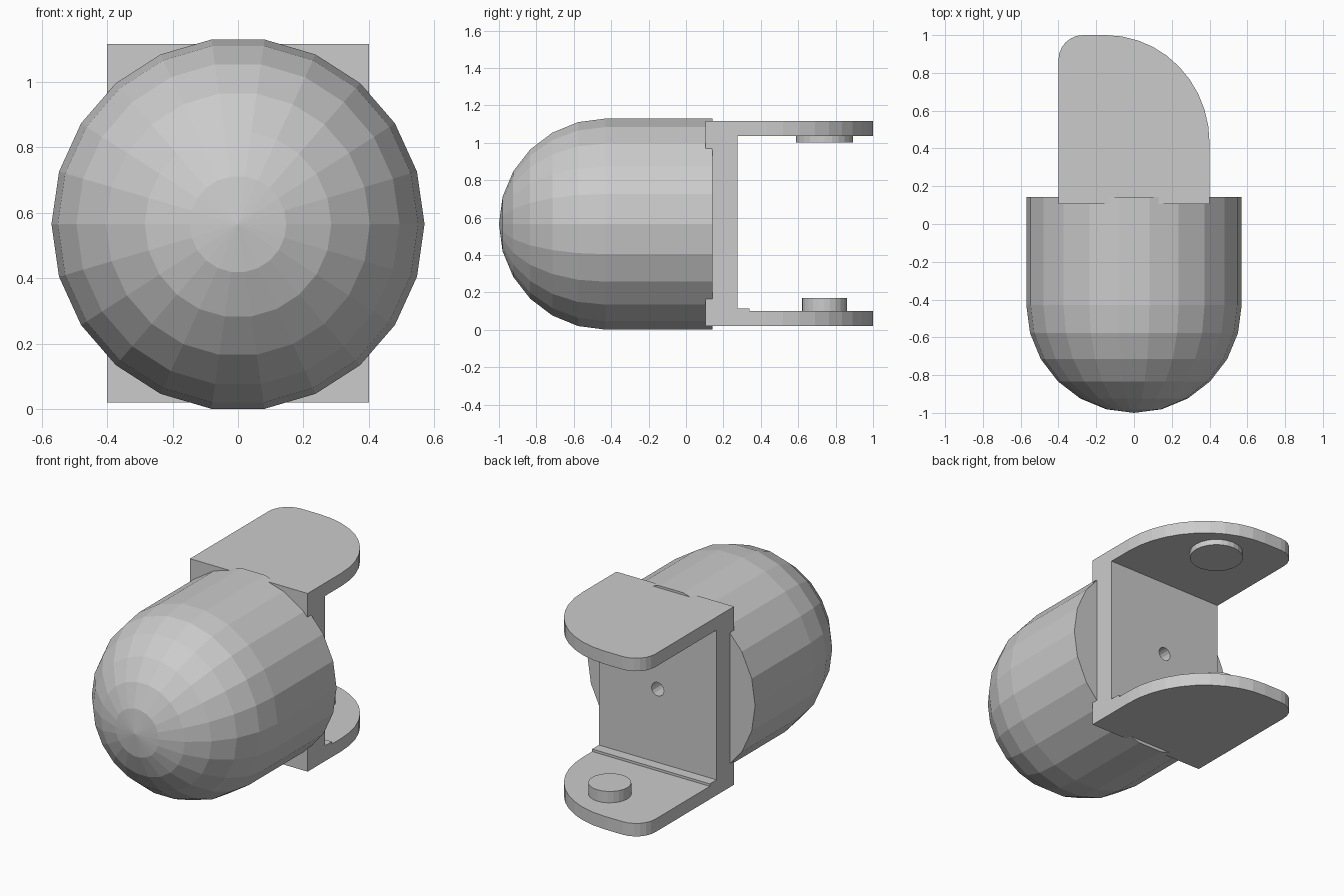
import bpy, bmesh
from math import sin, cos, pi, radians
from mathutils import Vector

if "Cube" in bpy.data.objects:
    bpy.data.objects.remove(bpy.data.objects["Cube"])

MID_Z = 0.565


def finish(name, bm):
    bmesh.ops.recalc_face_normals(bm, faces=bm.faces[:])
    mesh = bpy.data.meshes.new(name)
    bm.to_mesh(mesh)
    bm.free()
    obj = bpy.data.objects.new(name, mesh)
    bpy.context.collection.objects.link(obj)
    return obj


def prism(name, points, offset):
    """Extrude a closed outline along an offset vector."""
    bm = bmesh.new()
    face = bm.faces.new([bm.verts.new(p) for p in points])
    ext = bmesh.ops.extrude_face_region(bm, geom=[face])
    moved = [g for g in ext["geom"] if isinstance(g, bmesh.types.BMVert)]
    bmesh.ops.translate(bm, verts=moved, vec=Vector(offset))
    return finish(name, bm)


def circle(r, n, place):
    return [place(r * cos(2 * pi * i / n), r * sin(2 * pi * i / n)) for i in range(n)]


def arc(cx, cy, rx, ry, a0, a1, n):
    steps = [radians(a0 + (a1 - a0) * i / n) for i in range(n + 1)]
    return [(cx + rx * cos(a), cy + ry * sin(a)) for a in steps]


def cut(obj, cutter, operation):
    mod = obj.modifiers.new(operation.title(), 'BOOLEAN')
    mod.object = cutter
    mod.operation = operation
    mod.solver = 'EXACT'
    cutter.hide_render = True
    cutter.hide_viewport = True


# Domed body: hemisphere rings and a straight barrel, 22 sides
R, SIDES, DOME_Y = 0.57, 22, -0.43
bm = bmesh.new()
tip = bm.verts.new((0, DOME_Y - R, MID_Z))
profile = [(R * sin(radians(a)), DOME_Y - R * cos(radians(a))) for a in range(15, 91, 15)]
profile.append((R, 0.143))
rings = []
for r, y in profile:
    rings.append([bm.verts.new(p) for p in circle(r, SIDES, lambda u, v: (u, y, MID_Z + v))])
for i in range(SIDES):
    j = (i + 1) % SIDES
    bm.faces.new((tip, rings[0][i], rings[0][j]))
    for a, b in zip(rings, rings[1:]):
        bm.faces.new((a[i], b[i], b[j], a[j]))
bm.faces.new(rings[-1])
finish("domed_body", bm)

# Fork bracket: side profile (y, z) extruded across the width
side = [(0.105, 0.02), (1.0, 0.02), (1.0, 0.10), (0.34, 0.10), (0.34, 0.115), (0.275, 0.115),
        (0.275, 1.035), (1.0, 1.035), (1.0, 1.115), (0.105, 1.115), (0.105, 0.97),
        (0.14, 0.97), (0.14, 0.167), (0.105, 0.167)]
bracket = prism("fork_bracket", [(-0.4, y, z) for y, z in side], (0.8, 0, 0))

# Rounded arm outline trims the bracket as seen from above
outline = [(-0.5, 0.0), (0.5, 0.0), (0.5, 0.2), (0.4, 0.2)]
outline = [(-0.4, 0.05), (0.4, 0.05)]
outline += arc(-0.15, 0.43, 0.55, 0.57, 0, 90, 10)
outline += arc(-0.27, 0.87, 0.13, 0.13, 90, 180, 6)
trim = prism("arm_outline_cutter", [(x, y, -0.2) for x, y in outline], (0, 0, 1.6))
cut(bracket, trim, 'INTERSECT')

# Small screw hole in the back wall
hole = prism("screw_hole_cutter",
             circle(0.042, 14, lambda u, v: (u, 0.05, MID_Z + v)), (0, 0.35, 0))
cut(bracket, hole, 'DIFFERENCE')

# Round pegs facing each other on the arms
for name, r, z, h in (("lower_peg", 0.12, 0.10, 0.07), ("upper_peg", 0.153, 1.035, -0.035)):
    prism(name, circle(r, 24, lambda u, v: (u, 0.74 + v, z)), (0, 0, h))
